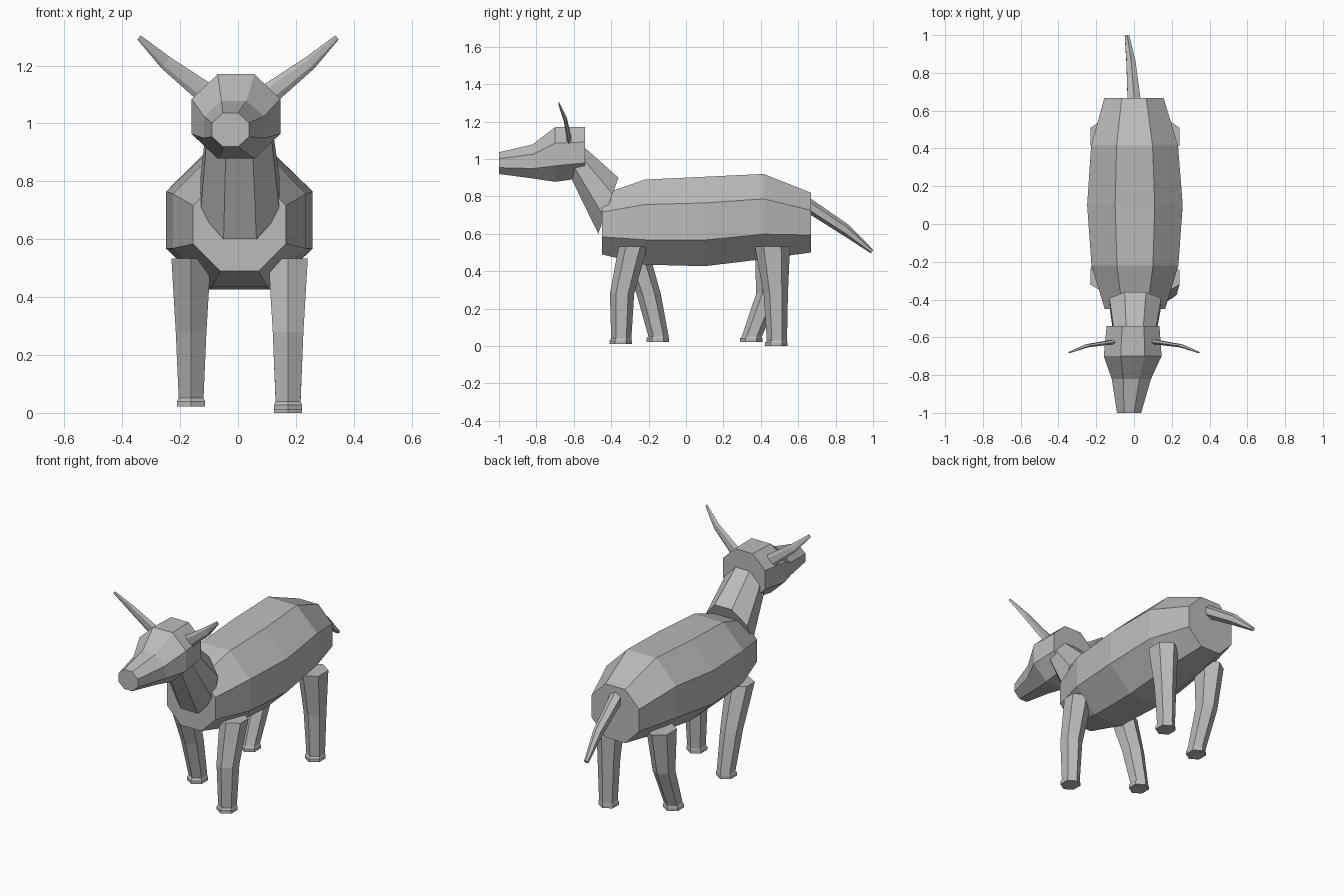
import bpy, bmesh, math
from mathutils import Vector

cube = bpy.data.objects.get("Cube")
if cube:
    bpy.data.objects.remove(cube, do_unlink=True)

grey = bpy.data.materials.new("plain grey")
grey.use_nodes = True
colour = (0.5, 0.5, 0.5, 1)
grey.diffuse_color = colour
grey.node_tree.nodes["Principled BSDF"].inputs["Base Color"].default_value = colour


def loft(name, rings, sides):
    """Skin rings of (centre, across, up) with flat facets facing across."""
    bm = bmesh.new()
    grow = 1 / math.cos(math.pi / sides)
    loops = []
    for centre, across, up in rings:
        loop = []
        for i in range(sides):
            a = (i + 0.5) * 2 * math.pi / sides
            p = Vector(centre) + grow * (math.cos(a) * Vector(across) + math.sin(a) * Vector(up))
            loop.append(bm.verts.new(p))
        loops.append(loop)
    for low, high in zip(loops, loops[1:]):
        for i in range(sides):
            j = (i + 1) % sides
            bm.faces.new((low[i], low[j], high[j], high[i]))
    bm.faces.new(loops[0])
    bm.faces.new(loops[-1])
    bmesh.ops.recalc_face_normals(bm, faces=bm.faces)
    mesh = bpy.data.meshes.new(name)
    bm.to_mesh(mesh)
    bm.free()
    mesh.materials.append(grey)
    obj = bpy.data.objects.new(name, mesh)
    bpy.context.collection.objects.link(obj)
    return obj


def along_y(name, stations):
    """Octagonal form from stations of (y, x, half width, bottom, top)."""
    loft(name, [((x, y, (lo + hi) / 2), (w, 0, 0), (0, 0, (hi - lo) / 2))
                for y, x, w, lo, hi in stations], 8)


# Barrel body
along_y("body", [
    (-0.45, 0.005, 0.16, 0.49, 0.81),
    (-0.22, 0.005, 0.23, 0.435, 0.89),
    (0.10, 0.005, 0.253, 0.427, 0.905),
    (0.415, 0.003, 0.23, 0.465, 0.92),
    (0.667, 0.0, 0.157, 0.50, 0.82)])

# Head, turned slightly aside towards the muzzle
along_y("head", [
    (-1.0, -0.026, 0.064, 0.92, 1.036),
    (-0.82, -0.014, 0.104, 0.896, 1.078),
    (-0.70, -0.007, 0.153, 0.878, 1.17),
    (-0.54, -0.005, 0.14, 0.90, 1.17)])

# Neck, wide where it overlaps the chest
loft("neck", [
    ((0.007, -0.415, 0.75), (0.137, 0, 0), (0, 0.054, 0.15)),
    ((0.004, -0.585, 0.995), (0.11, 0, 0), (0, 0.045, 0.065))], 8)

# Flattened horns
for side, name in ((-1, "right_horn"), (1, "left_horn")):
    loft(name, [((side * x, y, z), (0, t, 0), (-0.6 * w * side, 0, 0.8 * w))
                for x, y, z, t, w in (
                    (0.08, -0.62, 1.08, 0.012, 0.035),
                    (0.25, -0.645, 1.21, 0.008, 0.021),
                    (0.342, -0.68, 1.297, 0.003, 0.008))], 6)

# Tail
loft("tail", [((x, y, z), (w, 0, 0), (0, h * 0.5, h * 0.85))
              for x, y, z, w, h in (
                  (0.003, 0.62, 0.775, 0.036, 0.033),
                  (-0.016, 0.855, 0.62, 0.024, 0.028),
                  (-0.037, 0.995, 0.505, 0.012, 0.01))], 6)

# Legs: y of hip, knee and hoof, then hoof height and hip depth
legs = {
    "left_front_leg": (1, -0.283, -0.342, -0.346, 0.01, 0.077),
    "left_back_leg": (1, 0.462, 0.48, 0.486, 0.0, 0.094),
    "right_front_leg": (-1, -0.283, -0.2, -0.147, 0.022, 0.077),
    "right_back_leg": (-1, 0.462, 0.44, 0.352, 0.022, 0.094),
}
for name, (side, hip, knee, hoof, ground, depth) in legs.items():
    x = 0.173 if side > 0 else -0.162
    rings = [(hip, 0.533, 0.068, depth),
             (knee, 0.28, 0.053, 0.065),
             (hoof, ground + 0.03, 0.043, 0.054),
             (hoof - 0.004, ground + 0.018, 0.048, 0.06),
             (hoof - 0.004, ground, 0.048, 0.06)]
    # The ring helper widens its points, so trim the depth to suit
    trim = math.cos(math.pi / 6)
    loft(name, [((x, y, z), (w, 0, 0), (0, d * trim, 0)) for y, z, w, d in rings], 6)
